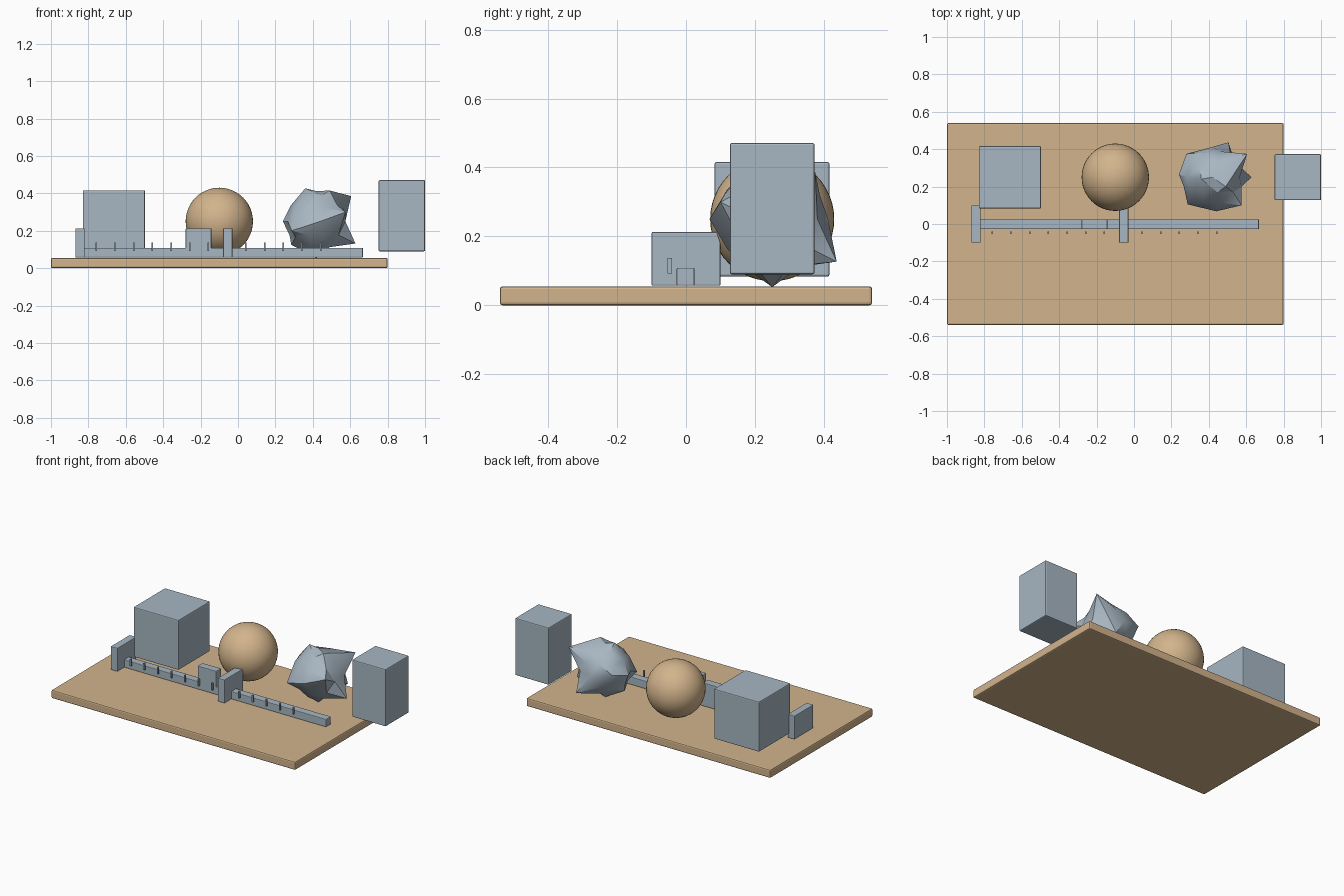
import bpy, bmesh, math
from mathutils import Vector

if "Cube" in bpy.data.objects:
    bpy.data.objects.remove(bpy.data.objects["Cube"])


def material(name, rgb):
    m = bpy.data.materials.new(name)
    m.diffuse_color = (*rgb, 1)
    m.use_nodes = True
    m.node_tree.nodes["Principled BSDF"].inputs["Base Color"].default_value = m.diffuse_color
    return m


STEEL = material("blue_grey_metal", (0.39, 0.47, 0.54))
WOOD = material("tan_wood", (0.645, 0.456, 0.262))


def add_object(name, bm, mat):
    mesh = bpy.data.meshes.new(name)
    bm.to_mesh(mesh)
    bm.free()
    mesh.materials.append(mat)
    ob = bpy.data.objects.new(name, mesh)
    bpy.context.collection.objects.link(ob)
    return ob


def smooth(ob, angle):
    bpy.ops.object.select_all(action='DESELECT')
    ob.select_set(True)
    bpy.context.view_layer.objects.active = ob
    bpy.ops.object.shade_smooth_by_angle(angle=math.radians(angle))


def box(name, x, y, z, mat=STEEL, bevel=0.006):
    """Box given by its (min, max) range on each axis, with softened edges."""
    bm = bmesh.new()
    bmesh.ops.create_cube(bm, size=1)
    for v in bm.verts:
        v.co = [r[0] if c < 0 else r[1] for c, r in zip(v.co, (x, y, z))]
    if bevel:
        bmesh.ops.bevel(bm, geom=bm.edges[:], offset=bevel, segments=2,
                        profile=0.5, affect='EDGES')
    return add_object(name, bm, mat)


# Base board
box("board", (-1, 0.8), (-0.54, 0.54), (0, 0.055), WOOD, 0.008)

# Sliding caliper: beam, jaws and slider
box("beam", (-0.825, 0.668), (-0.027, 0.025), (0.057, 0.109), bevel=0.004)
box("fixed_jaw", (-0.87, -0.82), (-0.1, 0.1), (0.057, 0.213), bevel=0.004)
box("moving_jaw", (-0.08, -0.03), (-0.1, 0.1), (0.057, 0.213), bevel=0.004)
box("slider", (-0.28, -0.142), (-0.027, 0.025), (0.057, 0.213), bevel=0.004)

# Scale marks along the beam
for i in range(13):
    cx = -0.758 + 0.1 * i
    box(f"scale_mark_{i + 1}", (cx - 0.004, cx + 0.004), (-0.053, -0.04),
        (0.092, 0.138), bevel=0)

# Sample solids
box("cube_sample", (-0.83, -0.497), (0.083, 0.416), (0.083, 0.416))
box("tall_block_sample", (0.752, 1.0), (0.127, 0.373), (0.09, 0.471))

bm = bmesh.new()
bmesh.ops.create_uvsphere(bm, u_segments=48, v_segments=24, radius=0.18)
bmesh.ops.translate(bm, verts=bm.verts, vec=(-0.1, 0.25, 0.25))
smooth(add_object("ball_sample", bm, WOOD), 40)

# Rough stone: coarse ball whose nearest corners are pulled out to tips
centre = Vector((0.42, 0.25, 0.25))
tips = [(0.505, 0.437, 0.127), (0.628, 0.25, 0.132), (0.36, 0.24, 0.427),
        (0.605, 0.375, 0.385), (0.24, 0.265, 0.25), (0.28, 0.375, 0.28),
        (0.287, 0.105, 0.2), (0.44, 0.068, 0.25), (0.575, 0.1, 0.3),
        (0.42, 0.25, 0.053), (0.49, 0.2, 0.415), (0.285, 0.24, 0.125)]
bm = bmesh.new()
bmesh.ops.create_icosphere(bm, subdivisions=2, radius=0.162)
bmesh.ops.translate(bm, verts=bm.verts, vec=centre)
free = set(bm.verts)
for tip in map(Vector, tips):
    d = (tip - centre).normalized()
    v = max(free, key=lambda u: (u.co - centre).normalized().dot(d))
    v.co = tip
    free.discard(v)
smooth(add_object("rough_stone_sample", bm, STEEL), 35)
